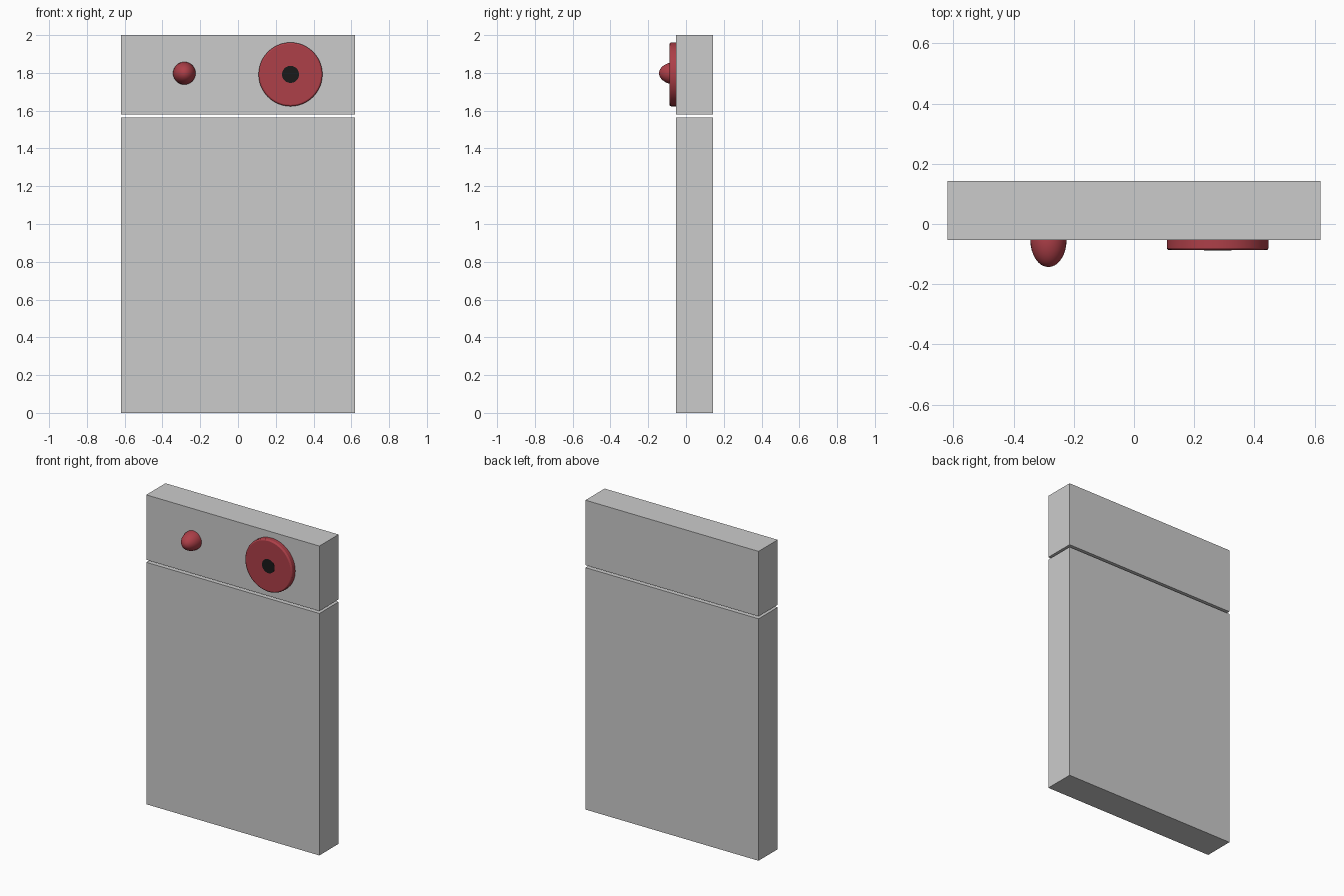
import bpy
from math import radians

if "Cube" in bpy.data.objects:
    bpy.data.objects.remove(bpy.data.objects["Cube"])

FRONT, BACK = -0.053, 0.143
HALF_W = 0.619


def material(name, color):
    m = bpy.data.materials.new(name)
    m.diffuse_color = color
    m.use_nodes = True
    m.node_tree.nodes["Principled BSDF"].inputs["Base Color"].default_value = m.diffuse_color
    return m


red = material("red", (0.42, 0.05, 0.065, 1))
black = material("black", (0.01, 0.01, 0.01, 1))


def slab(name, z0, z1):
    bpy.ops.mesh.primitive_cube_add(size=1, location=(0, (FRONT + BACK) / 2, (z0 + z1) / 2))
    o = bpy.context.object
    o.name = name
    o.scale = (2 * HALF_W, BACK - FRONT, z1 - z0)
    bpy.ops.object.transform_apply(location=False, scale=True)
    return o


def finish(o, name, mat):
    o.name = name
    bpy.ops.object.transform_apply(location=False, rotation=True, scale=True)
    o.data.materials.append(mat)
    bpy.ops.object.shade_smooth_by_angle(angle=radians(30))


def disc(name, x, z, radius, y0, y1, mat, bevel=0):
    bpy.ops.mesh.primitive_cylinder_add(vertices=48, radius=radius, depth=y1 - y0,
                                        location=(x, (y0 + y1) / 2, z),
                                        rotation=(radians(90), 0, 0))
    o = bpy.context.object
    finish(o, name, mat)
    if bevel:
        b = o.modifiers.new("rim", 'BEVEL')
        b.width = bevel
        b.segments = 2
        b.limit_method = 'ANGLE'


# Door panel and the separate control panel above it
slab("lower_panel", 0, 1.564)
slab("upper_panel", 1.58, 2)

# Large round dial with a dark centre
disc("dial", 0.278, 1.792, 0.169, -0.087, FRONT + 0.008, red, 0.008)
disc("dial_centre", 0.278, 1.792, 0.045, -0.088, -0.07, black)

# Domed button, half sunk into the panel
bpy.ops.mesh.primitive_uv_sphere_add(segments=32, ring_count=16, radius=1,
                                     location=(-0.284, FRONT, 1.798),
                                     rotation=(radians(90), 0, 0))
button = bpy.context.object
button.scale = (0.06, 0.06, 0.09)
finish(button, "dome_button", red)
